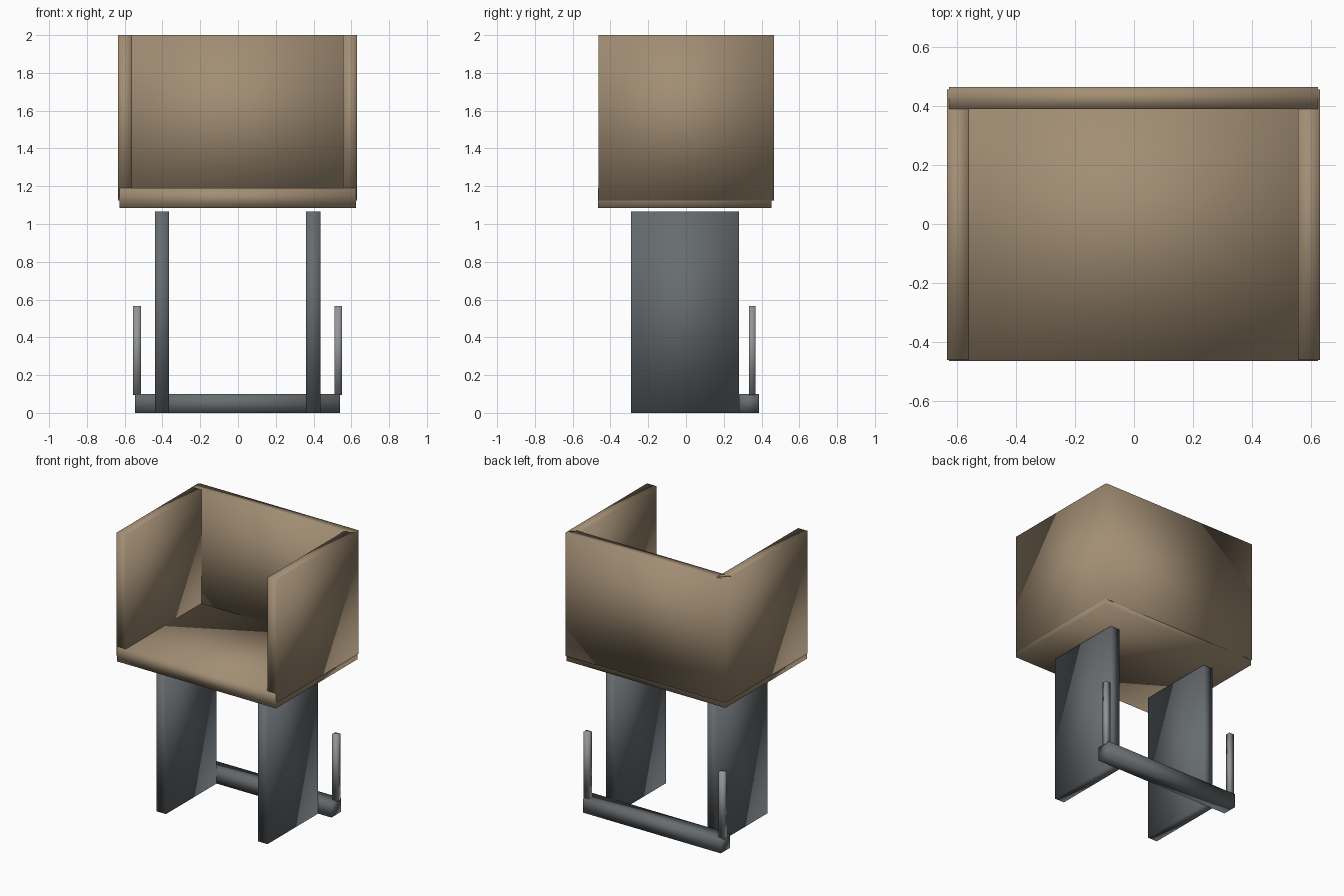
import bpy
import bmesh
from mathutils import Vector

cube = bpy.data.objects.get("Cube")
if cube:
    bpy.data.objects.remove(cube, do_unlink=True)


def material(name, colour):
    mat = bpy.data.materials.new(name)
    mat.use_nodes = True
    rgba = (*colour, 1)
    mat.diffuse_color = rgba
    mat.node_tree.nodes["Principled BSDF"].inputs["Base Color"].default_value = rgba
    return mat


def box(name, low, high, mat):
    """Softly shaded box spanning two opposite corners."""
    low, high = Vector(low), Vector(high)
    bm = bmesh.new()
    bmesh.ops.create_cube(bm, size=1)
    for v in bm.verts:
        v.co = (low + high) / 2 + v.co * (high - low)
    for f in bm.faces:
        f.smooth = True
    mesh = bpy.data.meshes.new(name)
    bm.to_mesh(mesh)
    bm.free()
    mesh.materials.append(mat)
    obj = bpy.data.objects.new(name, mesh)
    bpy.context.collection.objects.link(obj)
    return obj


tan = material("tan upholstery", (0.36, 0.27, 0.175))
steel = material("dark steel", (0.135, 0.15, 0.16))
grey = material("light grey metal", (0.29, 0.30, 0.31))

# Seat shell
box("seat", (-0.628, -0.465, 1.085), (0.625, 0.453, 1.19), tan)
box("backrest", (-0.628, 0.39, 1.125), (0.625, 0.465, 2.0), tan)

# Footrest bar behind the legs
box("cross_bar", (-0.545, 0.28, 0), (0.541, 0.386, 0.1), steel)

# Mirrored parts
for side, s in (("right", -1), ("left", 1)):
    def pair(name, inner, outer, y, z, mat):
        x = sorted((s * inner - 0.002, s * outer - 0.002))
        box(f"{side}_{name}", (x[0], y[0], z[0]), (x[1], y[1], z[1]), mat)

    pair("armrest", 0.559, 0.633, (-0.462, 0.457), (1.125, 2.0), tan)
    pair("leg", 0.363, 0.438, (-0.29, 0.28), (0, 1.065), steel)
    pair("post", 0.512, 0.553, (0.333, 0.367), (0.095, 0.567), grey)
